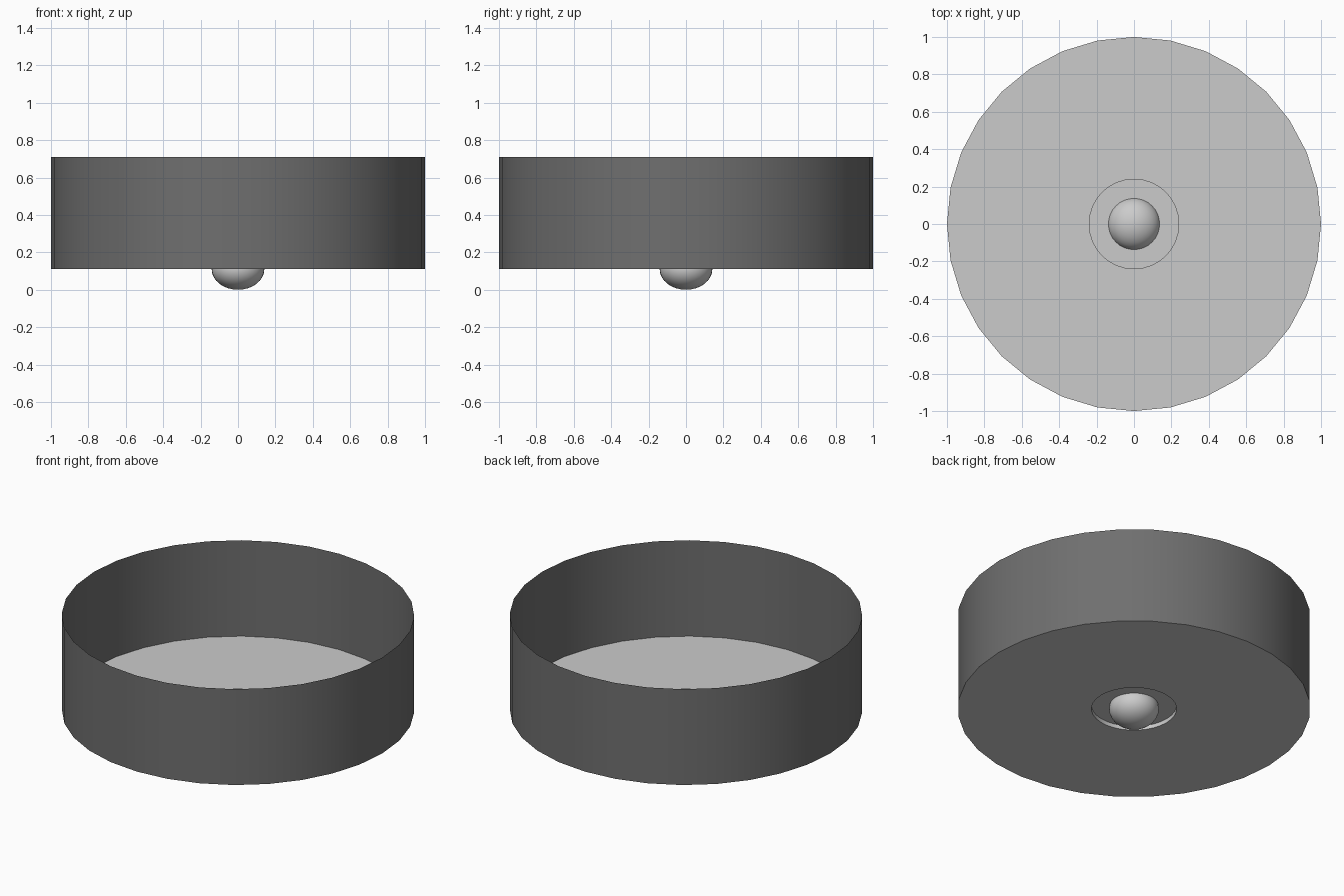
import bpy, bmesh, math

if "Cube" in bpy.data.objects:
    bpy.data.objects.remove(bpy.data.objects["Cube"])


def lathe(name, profile, sides=32, color=None):
    """Spin an (r, z) profile around the z axis; r = 0 closes to a point."""
    bm = bmesh.new()
    rings = []
    for r, z in profile:
        if r == 0:
            rings.append([bm.verts.new((0, 0, z))] * sides)
        else:
            rings.append([bm.verts.new((r * math.cos(2 * math.pi * i / sides),
                                        r * math.sin(2 * math.pi * i / sides), z))
                          for i in range(sides)])
    for a, b in zip(rings, rings[1:]):
        for i in range(sides):
            j = (i + 1) % sides
            bm.faces.new(list(dict.fromkeys((a[i], a[j], b[j], b[i]))))
    mesh = bpy.data.meshes.new(name)
    bm.to_mesh(mesh)
    bm.free()
    obj = bpy.data.objects.new(name, mesh)
    bpy.context.collection.objects.link(obj)
    if color:
        mat = bpy.data.materials.new(name + "_material")
        mat.diffuse_color = color
        mat.use_nodes = True
        mat.node_tree.nodes["Principled BSDF"].inputs["Base Color"].default_value = mat.diffuse_color
        mesh.materials.append(mat)
    bpy.ops.object.select_all(action='DESELECT')
    obj.select_set(True)
    bpy.context.view_layer.objects.active = obj
    bpy.ops.object.shade_smooth_by_angle(angle=math.radians(30))
    return obj


BASE, TOP, RECESS = 0.11, 0.71, 0.135

# Thin dark drum wall, open at the top
lathe("drum_wall", [(1, BASE), (1, TOP)], color=(0.16, 0.16, 0.16, 1))

# Bottom panel with a shallow round recess pushed up in the middle
panel = lathe("bottom_panel", [(0, RECESS), (0.242, RECESS), (0.242, BASE), (1, BASE)])
panel.data.flip_normals()
if panel.data.polygons[0].normal.z < 0:
    panel.data.flip_normals()

# Flattened ball knob set through the recess
R, H, N = 0.141, 0.11, 16
knob = [(R * math.sin(math.pi * k / N) if 0 < k < N else 0,
         H - H * math.cos(math.pi * k / N)) for k in range(N + 1)]
lathe("knob", knob)
